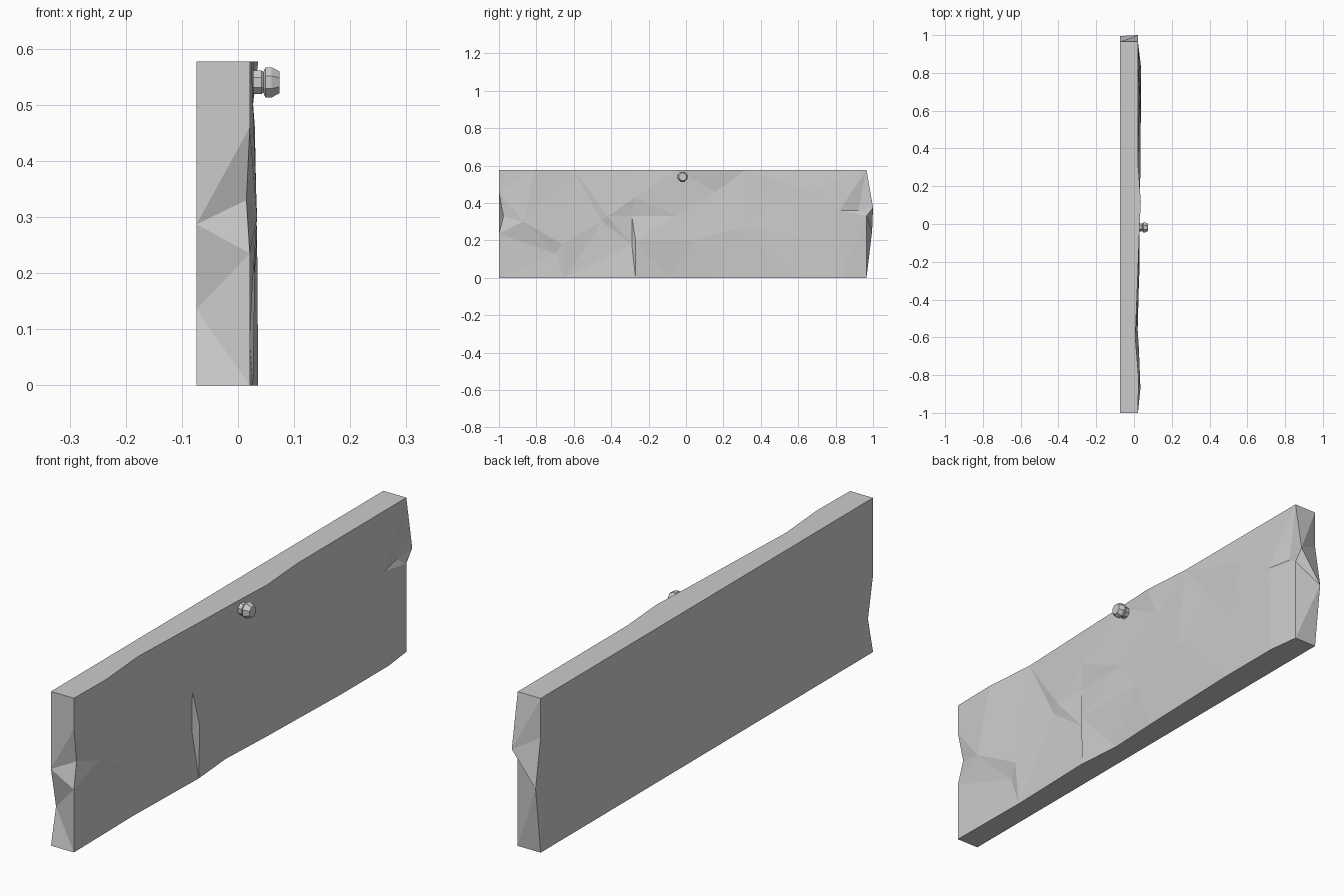
import bpy, bmesh
from math import sin, cos, pi
from mathutils import Vector
from mathutils.geometry import delaunay_2d_cdt

if "Cube" in bpy.data.objects:
    bpy.data.objects.remove(bpy.data.objects["Cube"])

H, BACK = 0.577, -0.074


def finish(bm, name):
    bmesh.ops.recalc_face_normals(bm, faces=bm.faces)
    me = bpy.data.meshes.new(name)
    bm.to_mesh(me)
    bm.free()
    ob = bpy.data.objects.new(name, me)
    bpy.context.collection.objects.link(ob)
    return ob


# Hewn front face outline, as (y, z, x) running round the four sides
bottom = [(-1, 0, .021), (-.65, 0, .017), (-.27, 0, .027), (-.09, 0, .012),
          (.12, 0, .022), (.57, 0, .036), (.84, 0, .036), (.965, 0, .021)]
right = [(.965, .33, .021), (1.0, .375, .021)]
top = [(.965, H, .021), (.32, H, .021), (.12, H, .036), (-.05, H, .028),
       (-.27, H, .02), (-.6, H, .007), (-.81, H, .024), (-1, H, .021)]
left = [(-1, .46, .021), (-.976, .33, .015), (-1, .235, .021)]
# Chipped facets inside the face
inner = [(-.87, .3, .034), (-.7, .13, .012), (-.66, .18, .026), (-.42, .33, .022),
         (-.45, .3, .012), (-.29, .18, .012), (-.29, .33, .014), (-.27, .43, .026),
         (-.27, .2, .03), (-.05, .33, .023), (.05, .2, .03), (.16, .46, .022),
         (.3, .27, .034), (.48, .38, .025), (.6, .23, .034), (.65, .46, .03),
         (.82, .36, .032), (.92, .36, .012)]
rim = bottom + right + top + left
pts = rim + inner
n = len(rim)
co, _, tris, orig, _, _ = delaunay_2d_cdt(
    [Vector(p[:2]) for p in pts], [(i, (i + 1) % n) for i in range(n)], [], 1, 1e-6)

# Plank: front facets, flat back, and the four edges
bm = bmesh.new()
V = [bm.verts.new((x, y, z)) for y, z, x in pts]
for t in tris:
    bm.faces.new([V[orig[i][0]] for i in t])


def back_vert(y, z):
    return bm.verts.new((BACK, y, z))


back_l = [back_vert(y, z) for y, z in [(-1, 0), (-.97, .135), (-1, .287), (-1, H)]]
back_r = [back_vert(y, z) for y, z in [(.965, 0), (.995, .25), (.965, .43), (.965, H)]]
bm.faces.new(back_l + back_r[::-1])
nb, nr, nt = len(bottom), len(right), len(top)
bm.faces.new(V[:nb] + [back_r[0], back_l[0]])
bm.faces.new(V[nb + nr:nb + nr + nt] + [back_l[-1], back_r[-1]])


def zip_edges(a, b):
    """Triangulate the broken end between two rising chains."""
    i = j = 0
    while i < len(a) - 1 or j < len(b) - 1:
        if j == len(b) - 1 or (i < len(a) - 1 and a[i + 1].co.z < b[j + 1].co.z):
            bm.faces.new((a[i], a[i + 1], b[j]))
            i += 1
        else:
            bm.faces.new((a[i], b[j + 1], b[j]))
            j += 1


zip_edges(V[nb - 1:nb + nr + 1], back_r)
zip_edges([V[0]] + V[nb + nr + nt - 1:n][::-1], back_l)
finish(bm, "plank")

# Peg: eight-sided turned profile along x, as (x, radius)
bm = bmesh.new()
rings = []
for x, r in [(.01, .023), (.042, .023), (.045, .02), (.049, .029),
             (.06, .029), (.074, .021)]:
    rings.append([bm.verts.new((x, -.018 + r * cos(pi / 8 + k * pi / 4),
                                .54 + r * sin(pi / 8 + k * pi / 4))) for k in range(8)])
for a, b in zip(rings, rings[1:]):
    for k in range(8):
        m = (k + 1) % 8
        bm.faces.new((a[k], a[m], b[m], b[k]))
bm.faces.new(rings[0])
bm.faces.new(rings[-1])
finish(bm, "peg")
